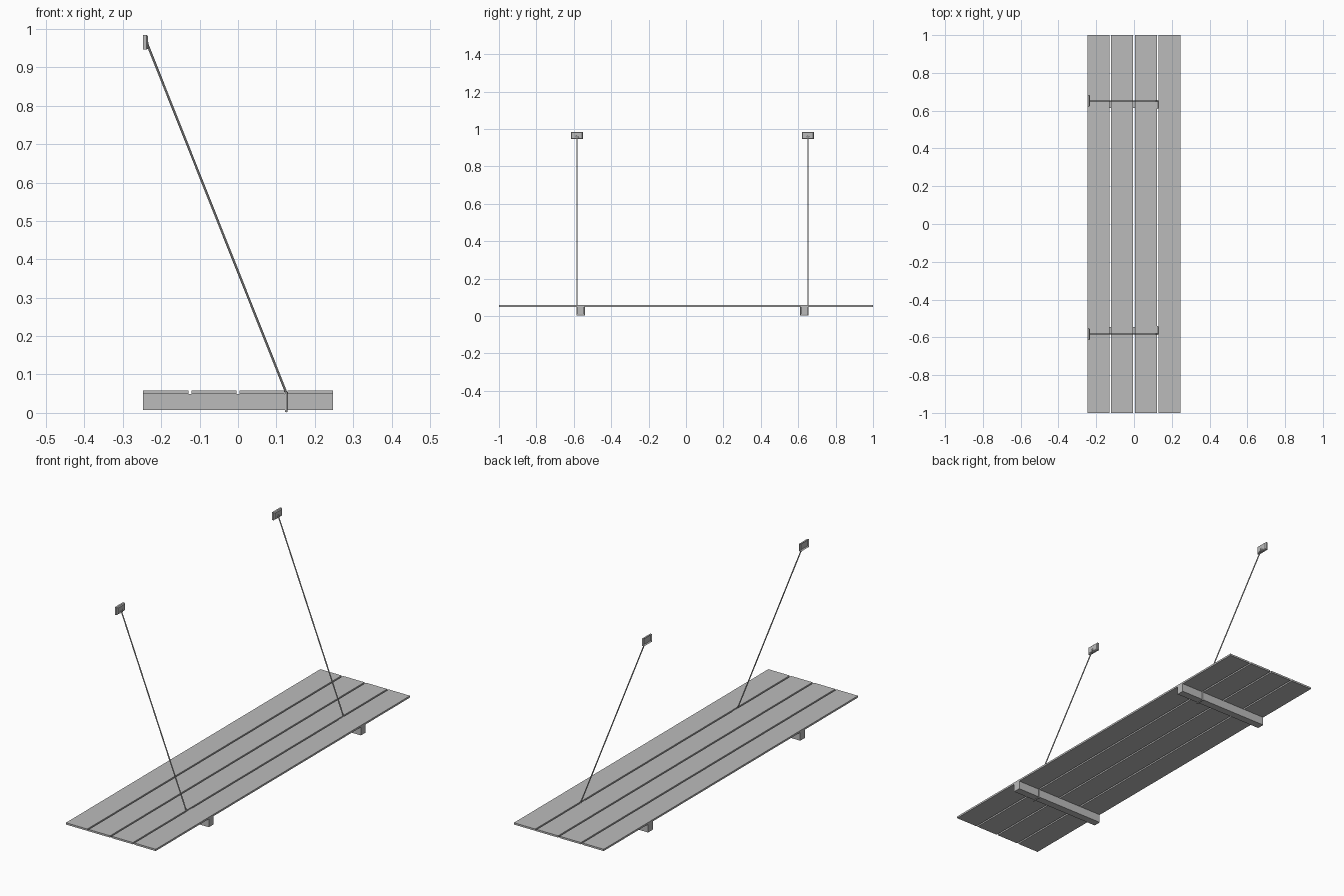
import bpy
import bmesh
from mathutils import Vector

if "Cube" in bpy.data.objects:
    bpy.data.objects.remove(bpy.data.objects["Cube"], do_unlink=True)

GREY = (0.5, 0.5, 0.5, 1)
grey = bpy.data.materials.new("plain_grey")
grey.use_nodes = True
grey.diffuse_color = GREY
grey.node_tree.nodes["Principled BSDF"].inputs["Base Color"].default_value = GREY


def box(name, low, high, shape=None):
    """Box between two corners, with an optional extra bmesh step."""
    low, high = Vector(low), Vector(high)
    bm = bmesh.new()
    bmesh.ops.create_cube(bm, size=1)
    for v in bm.verts:
        v.co = (low + high) / 2 + v.co * (high - low)
    if shape:
        shape(bm)
    mesh = bpy.data.meshes.new(name)
    bm.to_mesh(mesh)
    bm.free()
    mesh.materials.append(grey)
    obj = bpy.data.objects.new(name, mesh)
    bpy.context.collection.objects.link(obj)
    return obj


def rod(name, points, radius, closed=False):
    """Round rod along straight segments, turned into a mesh."""
    curve = bpy.data.curves.new(name, "CURVE")
    curve.dimensions = "3D"
    curve.bevel_depth = radius
    curve.bevel_resolution = 2
    curve.use_fill_caps = not closed
    line = curve.splines.new("POLY")
    line.points.add(len(points) - 1)
    for p, co in zip(line.points, points):
        p.co = (*co, 1)
    line.use_cyclic_u = closed
    curve.materials.append(grey)
    obj = bpy.data.objects.new(name, curve)
    bpy.context.collection.objects.link(obj)
    bpy.ops.object.select_all(action="DESELECT")
    obj.select_set(True)
    bpy.context.view_layer.objects.active = obj
    bpy.ops.object.convert(target="MESH")
    bpy.ops.object.shade_smooth_by_angle()


def shape_plate(bm):
    """Chamfer the front rim and hollow out the back."""
    bm.normal_update()
    front = max(bm.faces, key=lambda f: f.normal.x)
    back = min(bm.faces, key=lambda f: f.normal.x)
    bmesh.ops.inset_region(bm, faces=[back], thickness=0.006)
    bmesh.ops.translate(bm, verts=back.verts, vec=(0.006, 0, 0))
    bmesh.ops.bevel(bm, geom=list(front.edges), offset=0.004, segments=1,
                    affect="EDGES")


# Shelf boards
HALF, GAP, UNDER, TOP = 0.247, 0.008, 0.049, 0.058
width = (2 * HALF - 3 * GAP) / 4
for i in range(4):
    x = -HALF + i * (width + GAP)
    box(f"board_{i + 1}", (x, -1, UNDER), (x + width, 1, TOP))

# Two supports, each with a cross beam, loop, stay rod and wall plate
rod_x = HALF - width - GAP / 2
for label, y, side in (("front", -0.5635, -1), ("back", 0.6325, 1)):
    box(f"{label}_cross_beam", (-HALF, y - 0.0185, 0.008),
        (HALF, y + 0.0185, UNDER))
    ends = (y - 0.0205, y + 0.0205)
    rod(f"{label}_beam_loop",
        [(rod_x, ends[0], 0.004), (rod_x, ends[1], 0.004),
         (rod_x, ends[1], 0.053), (rod_x, ends[0], 0.053)], 0.0035, True)
    rod_y = y + side * 0.0195
    rod(f"{label}_stay_rod",
        [(rod_x, rod_y, 0.053), (-0.236, rod_y, 0.96)], 0.003)
    box(f"{label}_wall_plate", (-HALF, rod_y - 0.032, 0.946),
        (-0.234, rod_y + 0.032, 0.984), shape_plate)
    # Small arched eye that holds the rod
    rod(f"{label}_plate_eye",
        [(-0.235, rod_y - 0.01, 0.948), (-0.235, rod_y - 0.007, 0.96),
         (-0.235, rod_y, 0.965), (-0.235, rod_y + 0.007, 0.96),
         (-0.235, rod_y + 0.01, 0.948)], 0.002)
